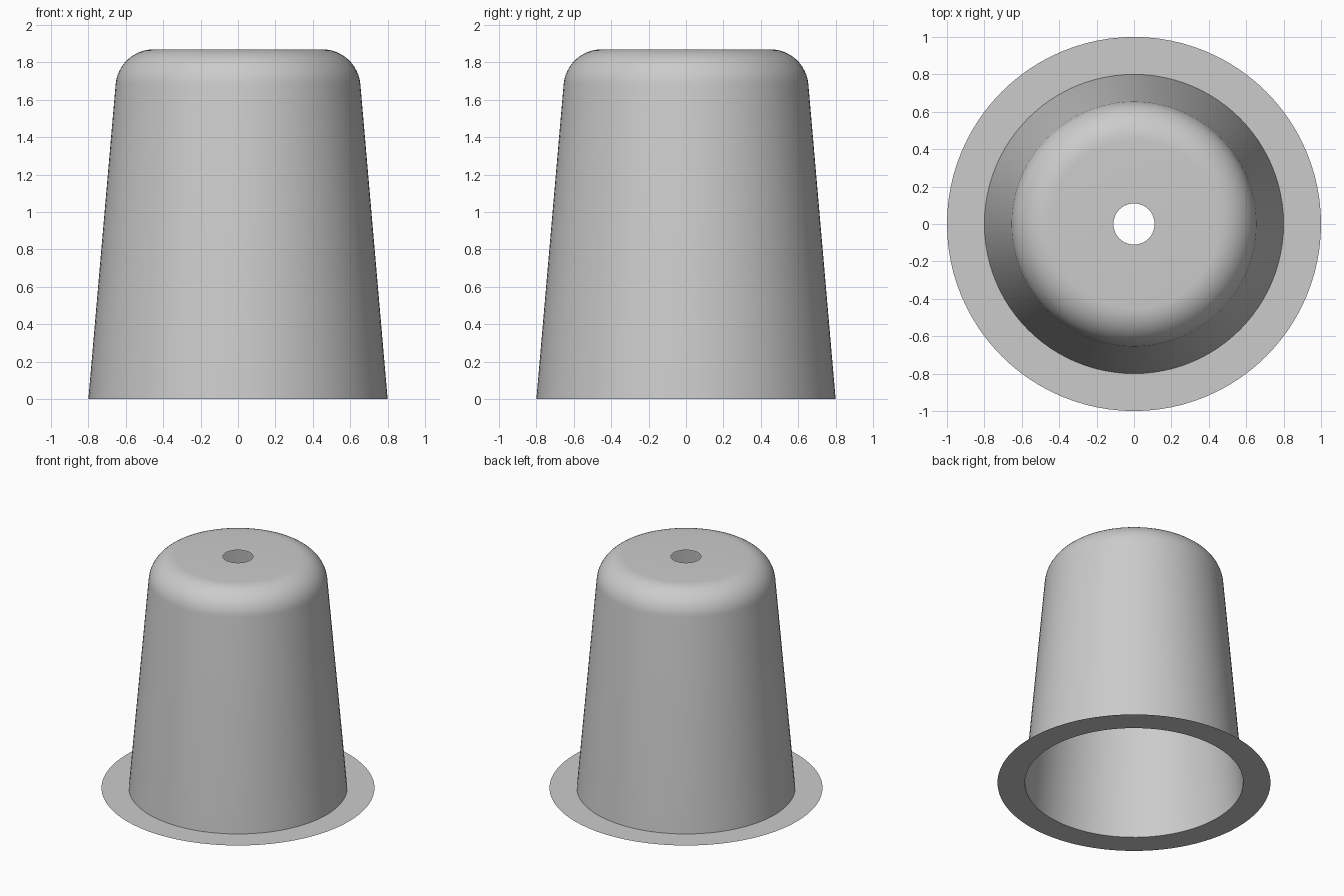
import bpy, bmesh
from math import sin, cos, atan2, radians, tau

cube = bpy.data.objects.get("Cube")
if cube:
    bpy.data.objects.remove(cube)

SEGMENTS = 96
HEIGHT = 1.87
BRIM_R, BASE_R, HOLE_R = 1.0, 0.8, 0.11
ROUND_R, ROUND_X = 0.205, 0.45      # rounded shoulder: radius and centre

grey = bpy.data.materials.new("plain grey")
grey.use_nodes = True
colour = (0.6, 0.6, 0.6, 1)
grey.diffuse_color = colour
grey.node_tree.nodes["Principled BSDF"].inputs["Base Color"].default_value = colour

# Half profile: flat brim, tapered wall, rounded shoulder, flat crown to the hole
profile = [(BRIM_R, 0), (BASE_R, 0)]
round_z = HEIGHT - ROUND_R
start = atan2(BASE_R - ROUND_X - ROUND_R, round_z)
STEPS = 12
for i in range(STEPS + 1):
    a = start + (tau / 4 - start) * i / STEPS
    profile.append((ROUND_X + ROUND_R * cos(a), round_z + ROUND_R * sin(a)))
profile.append((HOLE_R, HEIGHT))

# Revolve the profile into a thin open shell
bm = bmesh.new()
verts = [bm.verts.new((r, 0, z)) for r, z in profile]
edges = [bm.edges.new(pair) for pair in zip(verts, verts[1:])]
bmesh.ops.spin(bm, geom=verts + edges, axis=(0, 0, 1), cent=(0, 0, 0),
               angle=tau, steps=SEGMENTS, use_merge=True)
bmesh.ops.remove_doubles(bm, verts=bm.verts, dist=0.0001)
bm.normal_update()
brim = min(bm.faces, key=lambda f: f.calc_center_median().z)
if brim.normal.z < 0:
    bmesh.ops.reverse_faces(bm, faces=bm.faces)

mesh = bpy.data.meshes.new("brimmed_cup")
bm.to_mesh(mesh)
bm.free()
mesh.materials.append(grey)
cup = bpy.data.objects.new("brimmed_cup", mesh)
bpy.context.collection.objects.link(cup)

# Smooth shading with a crisp crease at the brim
bpy.ops.object.select_all(action='DESELECT')
cup.select_set(True)
bpy.context.view_layer.objects.active = cup
bpy.ops.object.shade_smooth_by_angle(angle=radians(30))
